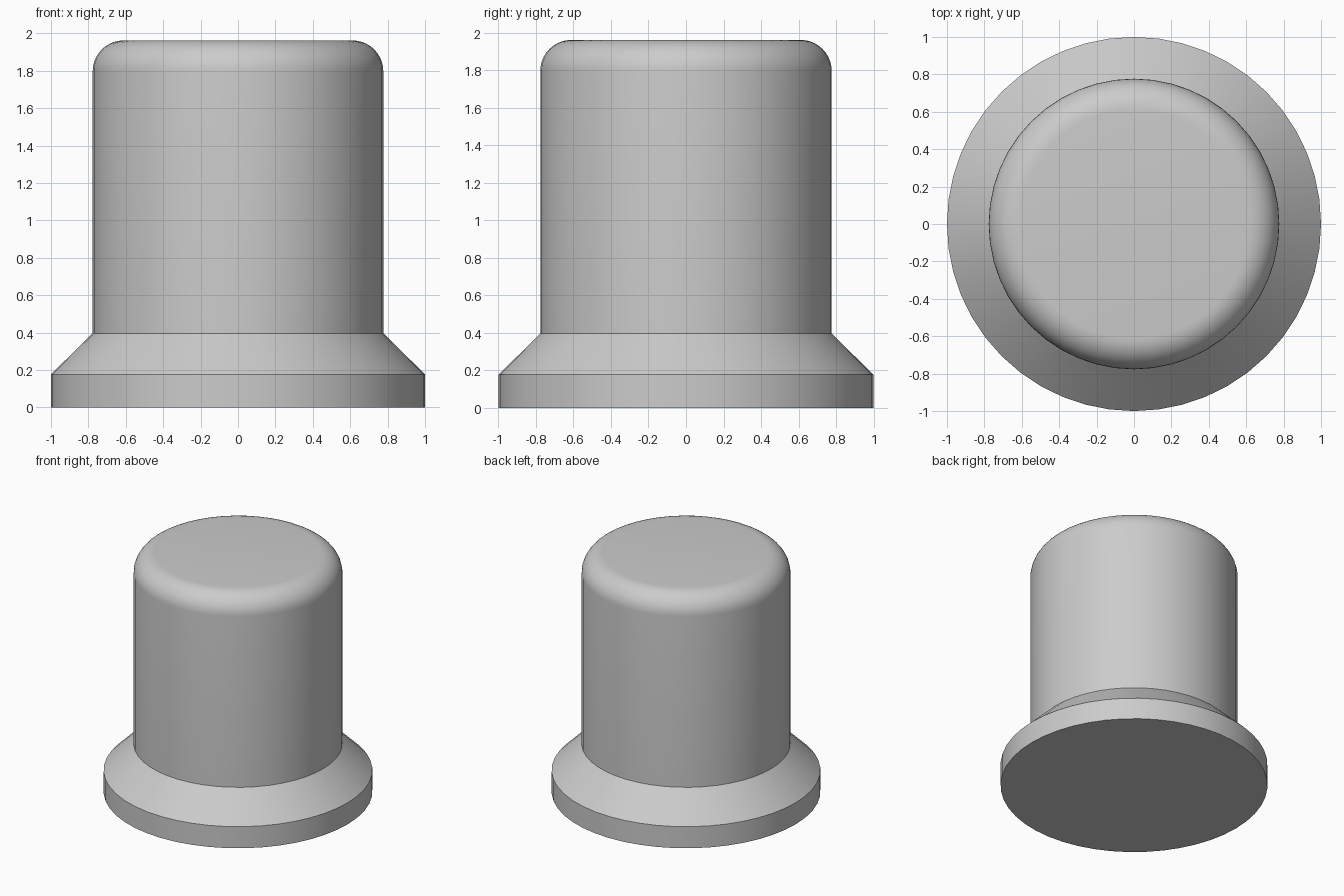
import bpy
import bmesh
from math import sin, cos, pi, radians

SIDES = 48

cube = bpy.data.objects.get("Cube")
if cube:
    bpy.data.objects.remove(cube, do_unlink=True)

# Single plain grey
grey = bpy.data.materials.new("light_grey")
grey.use_nodes = True
colour = (0.6, 0.6, 0.6, 1)
grey.diffuse_color = colour
grey.node_tree.nodes["Principled BSDF"].inputs["Base Color"].default_value = colour


def lathe(name, profile):
    """Turn a (radius, height) profile about z and cap both ends."""
    bm = bmesh.new()
    rings = [[bm.verts.new((r * cos(2 * pi * i / SIDES), r * sin(2 * pi * i / SIDES), z))
              for i in range(SIDES)] for r, z in profile]
    for low, high in zip(rings, rings[1:]):
        for i in range(SIDES):
            j = (i + 1) % SIDES
            bm.faces.new((low[i], low[j], high[j], high[i]))
    bm.faces.new(rings[0][::-1])
    bm.faces.new(rings[-1])
    mesh = bpy.data.meshes.new(name)
    bm.to_mesh(mesh)
    bm.free()
    mesh.materials.append(grey)
    obj = bpy.data.objects.new(name, mesh)
    bpy.context.collection.objects.link(obj)
    bpy.ops.object.select_all(action="DESELECT")
    obj.select_set(True)
    bpy.context.view_layer.objects.active = obj
    bpy.ops.object.shade_smooth_by_angle(angle=radians(30))
    return obj


# Flange, sloped shoulder, straight barrel and rounded top edge
radius, top, fillet, steps = 0.777, 1.962, 0.165, 10
profile = [(1, 0), (1, 0.177), (radius, 0.396)]
for k in range(steps + 1):
    a = pi / 2 * k / steps
    profile.append((radius - fillet + fillet * cos(a), top - fillet + fillet * sin(a)))
lathe("flanged_cap", profile)
